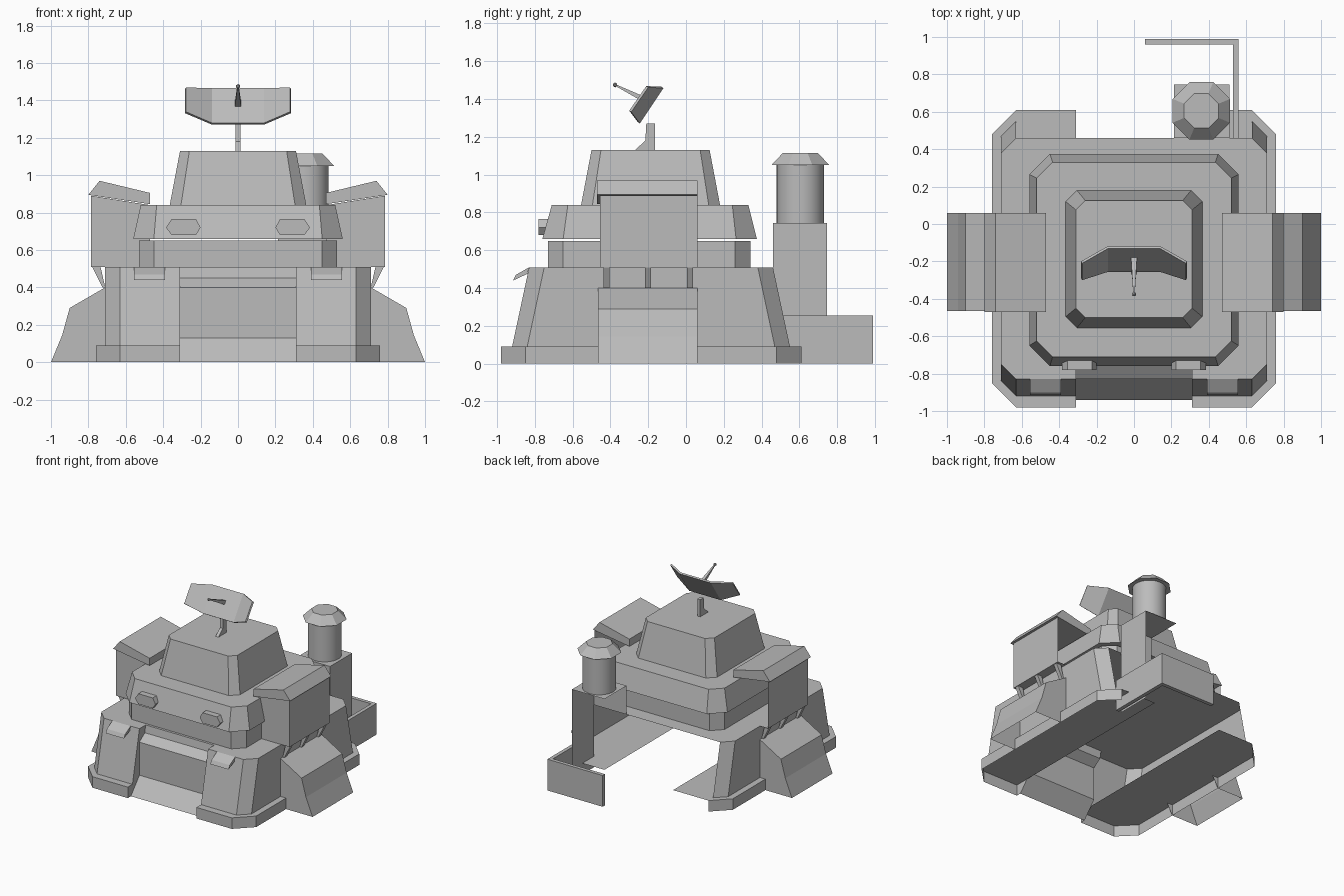
import bpy, bmesh, math
from mathutils import Vector

if "Cube" in bpy.data.objects:
    bpy.data.objects.remove(bpy.data.objects["Cube"], do_unlink=True)

grey = bpy.data.materials.new("plain grey")
grey.use_nodes = True
COLOUR = (0.5, 0.5, 0.5, 1)
grey.diffuse_color = COLOUR
grey.node_tree.nodes["Principled BSDF"].inputs["Base Color"].default_value = COLOUR


def build(name, verts, faces, mirror=False):
    """Mesh object from points and faces, optionally mirrored across x = 0."""
    me = bpy.data.meshes.new(name)
    me.from_pydata([tuple(v) for v in verts], [], faces)
    bm = bmesh.new()
    bm.from_mesh(me)
    bmesh.ops.recalc_face_normals(bm, faces=bm.faces[:])
    bm.to_mesh(me)
    bm.free()
    me.materials.append(grey)
    ob = bpy.data.objects.new(name, me)
    bpy.context.collection.objects.link(ob)
    if mirror:
        m = ob.modifiers.new("mirror", "MIRROR")
        m.use_mirror_merge = False
    return ob


def ring(hx, y0, y1, c, z):
    """Rectangle with cut corners."""
    return [(-hx + c, y0, z), (hx - c, y0, z), (hx, y0 + c, z), (hx, y1 - c, z),
            (hx - c, y1, z), (-hx + c, y1, z), (-hx, y1 - c, z), (-hx, y0 + c, z)]


def loft(name, a, b, bottom=True, top=True):
    """Walls between two rings of the same length."""
    n = len(a)
    faces = [(i, (i + 1) % n, n + (i + 1) % n, n + i) for i in range(n)]
    if bottom:
        faces.append(tuple(range(n))[::-1])
    if top:
        faces.append(tuple(range(n, 2 * n)))
    return build(name, a + b, faces)


def prism(name, outline, lo, hi, axis, mirror=False):
    """Closed outline extruded along x or y."""
    put = (lambda p, t: (t, p[0], p[1])) if axis == "x" else (lambda p, t: (p[0], t, p[1]))
    n = len(outline)
    verts = [put(p, lo) for p in outline] + [put(p, hi) for p in outline]
    faces = [(i, (i + 1) % n, n + (i + 1) % n, n + i) for i in range(n)]
    faces += [tuple(range(n))[::-1], tuple(range(n, 2 * n))]
    return build(name, verts, faces, mirror)


def strip(name, lower, upper, mirror=False):
    """Open wall between two polylines."""
    n = len(lower)
    return build(name, lower + upper,
                 [(i, i + 1, n + i + 1, n + i) for i in range(n - 1)], mirror)


# Plinths: open shells, no underside and no rear or inner wall
foot = [(0.31, -0.98), (0.63, -0.98), (0.76, -0.85), (0.76, 0.48), (0.63, 0.61)]
strip("plinth_wall", [(x, y, 0) for x, y in foot], [(x, y, 0.09) for x, y in foot], True)
build("plinth_top", [(x, y, 0.09) for x, y in foot + [(0.31, 0.61)]], [tuple(range(6))], True)

# Leg shells with front and rear sloping in, open at the back
leg_low = [(0.31, -0.92), (0.63, -0.92), (0.71, -0.84), (0.71, 0.47), (0.63, 0.55)]
leg_top = [(0.31, -0.83), (0.63, -0.83), (0.71, -0.75), (0.71, 0.38), (0.63, 0.46)]
strip("leg_wall", [(x, y, 0.09) for x, y in leg_low], [(x, y, 0.51) for x, y in leg_top], True)
deck = leg_top + [(0.31, 0.46)]
build("side_deck", [(x, y, 0.51) for x, y in deck], [tuple(range(6))], True)

# Recessed front between the legs
recess = [(-0.75, 0.51), (-0.76, 0.45), (-0.83, 0.40), (-0.83, 0.13), (-0.94, 0.0)]
strip("recess_panel", [(-0.31, y, z) for y, z in recess], [(0.31, y, z) for y, z in recess])
cheek = recess + [(-0.98, 0), (-0.98, 0.09), (-0.92, 0.09), (-0.83, 0.51)]
build("recess_cheek", [(0.31, y, z) for y, z in cheek], [tuple(range(len(cheek)))], True)
build("centre_deck", [(-0.31, -0.75, 0.51), (0.31, -0.75, 0.51), (0.31, 0.46, 0.51),
                      (-0.31, 0.46, 0.51)], [(0, 1, 2, 3)])

# Stepped body
loft("collar", ring(0.53, -0.73, 0.34, 0.08, 0.51), ring(0.53, -0.73, 0.34, 0.08, 0.65),
     bottom=False, top=False)
loft("middle_body", ring(0.56, -0.76, 0.375, 0.11, 0.66), ring(0.52, -0.71, 0.33, 0.085, 0.84))
loft("upper_tower", ring(0.365, -0.555, 0.18, 0.06, 0.84), ring(0.31, -0.50, 0.125, 0.05, 1.13),
     bottom=False)

# Six-sided front lamps
lamp = [(0.20, 0.72), (0.225, 0.68), (0.355, 0.68), (0.385, 0.72), (0.355, 0.765), (0.225, 0.765)]
prism("front_lamp", lamp, -0.78, -0.70, "y", True)

# Small tilted visors on the legs
prism("leg_visor", [(-0.83, 0.51), (-0.90, 0.47), (-0.915, 0.44), (-0.84, 0.475)],
      0.39, 0.555, "x", True)

# Side hoods with pitched roofs, open at the back
build("hood_wall", [(0.47, -0.455, 0.51), (0.785, -0.455, 0.51), (0.785, 0.06, 0.51),
                    (0.47, -0.455, 0.84), (0.785, -0.455, 0.89), (0.785, 0.06, 0.89)],
      [(0, 1, 4, 3), (1, 2, 5, 4)], True)
build("hood_floor", [(0.70, -0.455, 0.51), (0.785, -0.455, 0.51), (0.785, 0.06, 0.51),
                     (0.70, 0.06, 0.51)], [(0, 1, 2, 3)], True)
prism("hood_roof", [(0.80, 0.895), (0.74, 0.97), (0.47, 0.905), (0.47, 0.845)],
      -0.47, 0.06, "y", True)

# Side skirts and the struts above them
skirt = [(0.71, 0.40), (0.90, 0.29), (0.94, 0.145), (1.0, 0.0)]
strip("side_skirt", [(x, -0.465, z) for x, z in skirt], [(x, 0.06, z) for x, z in skirt], True)
side = skirt + [(0.76, 0.0), (0.71, 0.09)]
for label, y in (("front", -0.465), ("rear", 0.06)):
    build("skirt_end_" + label, [(x, y, z) for x, z in side], [tuple(range(6))], True)
for i, y in enumerate((-0.42, -0.20, 0.02)):
    prism("skirt_strut_%d" % (i + 1), [(0.735, 0.51), (0.78, 0.51), (0.725, 0.40), (0.71, 0.40)],
          y - 0.016, y + 0.016, "y", True)

# Rear column: top, outer wall and upper front wall
build("rear_column", [(0.215, 0.46, 0.745), (0.51, 0.46, 0.745), (0.51, 0.745, 0.745),
                      (0.215, 0.745, 0.745), (0.51, 0.46, 0), (0.51, 0.745, 0),
                      (0.215, 0.46, 0.51), (0.51, 0.46, 0.51)],
      [(0, 1, 2, 3), (1, 4, 5, 2), (0, 6, 7, 1)])

# Low rear wall with a corner
wall = [(0.56, 0.46), (0.56, 0.99), (0.06, 0.99), (0.06, 0.96), (0.53, 0.96), (0.53, 0.46)]
loft("rear_wall", [(x, y, 0) for x, y in wall], [(x, y, 0.255) for x, y in wall])


# Chimney and its flared cap
def circle(r, z, n, turn=0.0):
    return [(0.36 + r * math.cos(2 * math.pi * (i + turn) / n),
             0.605 + r * math.sin(2 * math.pi * (i + turn) / n), z) for i in range(n)]


pipe = loft("chimney_pipe", circle(0.125, 0.745, 32), circle(0.125, 1.06, 32))
bpy.ops.object.select_all(action="DESELECT")
pipe.select_set(True)
bpy.context.view_layer.objects.active = pipe
bpy.ops.object.shade_smooth_by_angle()
loft("chimney_cap", circle(0.166, 1.05, 8, 0.5), circle(0.10, 1.115, 8, 0.5))

# Dish post
prism("dish_post", [(-0.165, 1.13), (-0.165, 1.27), (-0.21, 1.27), (-0.215, 1.18), (-0.27, 1.13)],
      -0.013, 0.013, "x")

# Three-panel tilted dish
low = [(-0.28, -0.295, 1.335), (-0.14, -0.25, 1.275), (0.14, -0.25, 1.275), (0.28, -0.295, 1.335)]
high = [(-0.28, -0.205, 1.465), (-0.14, -0.125, 1.462), (0.14, -0.125, 1.462), (0.28, -0.205, 1.465)]
dish = strip("dish", low, high)
solid = dish.modifiers.new("thickness", "SOLIDIFY")
solid.thickness = 0.014
solid.offset = 0

# Dish feed: tapered rod with a small tip
start, end = Vector((0, -0.185, 1.38)), Vector((0, -0.375, 1.475))
axis = (end - start).normalized()
u = Vector((1, 0, 0))
v = axis.cross(u)


def square(centre, r):
    return [tuple(centre + u * a * r + v * b * r) for a, b in ((-1, -1), (1, -1), (1, 1), (-1, 1))]


loft("feed_rod", square(start, 0.016), square(end, 0.004))
tip = bpy.data.meshes.new("feed_tip")
bm = bmesh.new()
bmesh.ops.create_icosphere(bm, subdivisions=1, radius=0.013)
bm.to_mesh(tip)
bm.free()
tip.materials.append(grey)
tip_ob = bpy.data.objects.new("feed_tip", tip)
tip_ob.location = end
bpy.context.collection.objects.link(tip_ob)
